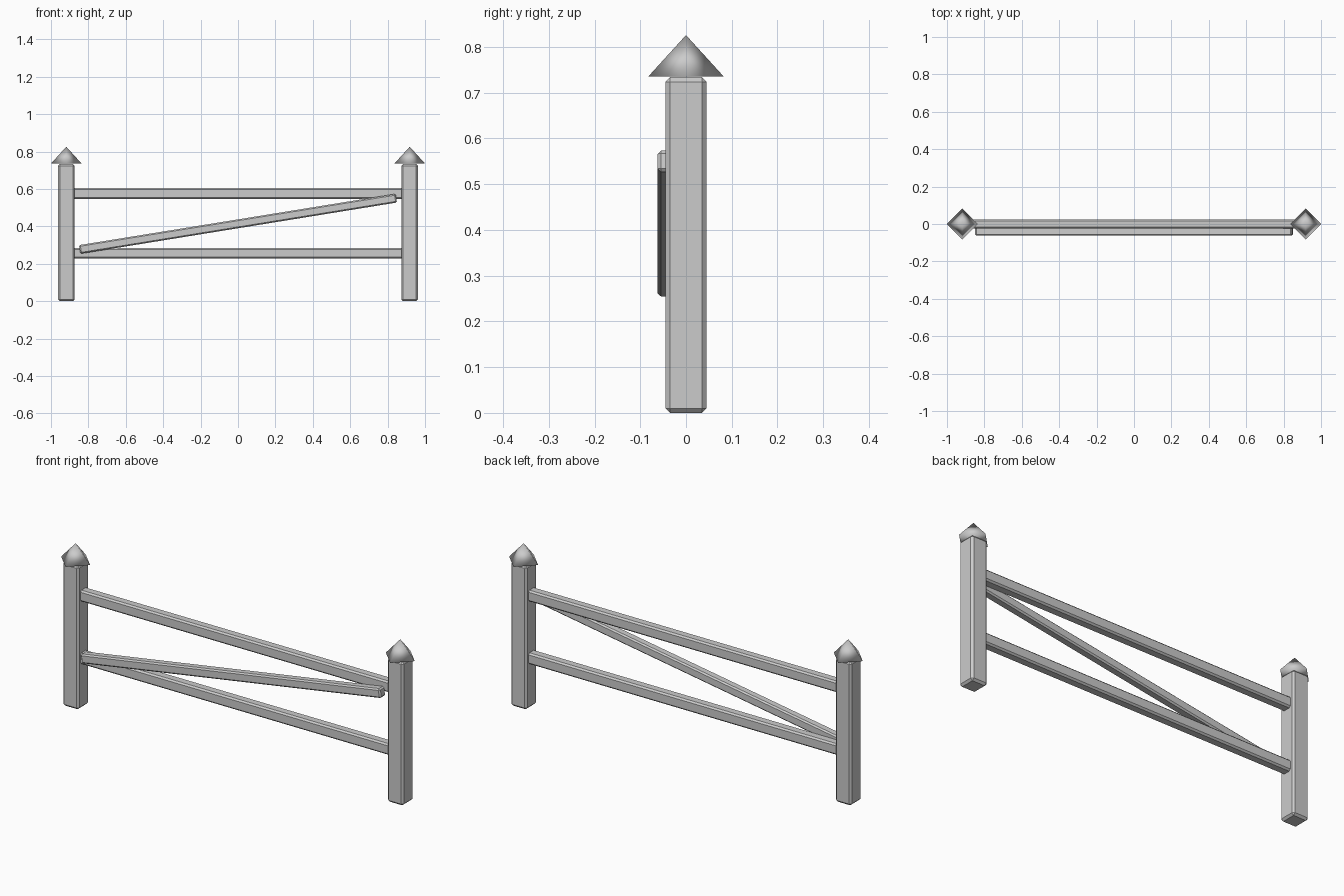
import bpy
import math

cube = bpy.data.objects.get("Cube")
if cube:
    bpy.data.objects.remove(cube, do_unlink=True)

# Single grey finish
grey = bpy.data.materials.new("grey")
grey.use_nodes = True
color = (0.6, 0.6, 0.6, 1)
grey.diffuse_color = color
grey.node_tree.nodes["Principled BSDF"].inputs["Base Color"].default_value = color


def beam(name, center, size, bevel, tilt=0):
    """Square timber with chamfered edges, tilted about the y axis."""
    bpy.ops.mesh.primitive_cube_add(size=1, location=center)
    obj = bpy.context.object
    obj.name = name
    obj.scale = size
    bpy.ops.object.transform_apply(location=False, rotation=False, scale=True)
    obj.rotation_euler.y = tilt
    mod = obj.modifiers.new("chamfer", "BEVEL")
    mod.width = bevel
    mod.segments = 1
    obj.data.materials.append(grey)
    return obj


# Posts with pointed four-sided caps
for side, x in (("right", -0.918), ("left", 0.918)):
    beam(side + "_post", (x, 0, 0.367), (0.09, 0.09, 0.734), 0.01)
    bpy.ops.mesh.primitive_cone_add(vertices=4, radius1=0.082, depth=0.09,
                                    location=(x, 0, 0.781))
    cap = bpy.context.object
    cap.name = side + "_post_cap"
    cap.data.materials.append(grey)
    bpy.ops.object.shade_smooth()

# Horizontal rails
for name, z in (("lower_rail", 0.256), ("upper_rail", 0.576)):
    beam(name, (0, 0, z), (1.8, 0.05, 0.057), 0.008)

# Diagonal brace across the front
beam("diagonal_brace", (0, -0.04, 0.414), (1.715, 0.044, 0.047), 0.007,
     -math.radians(9.2))
